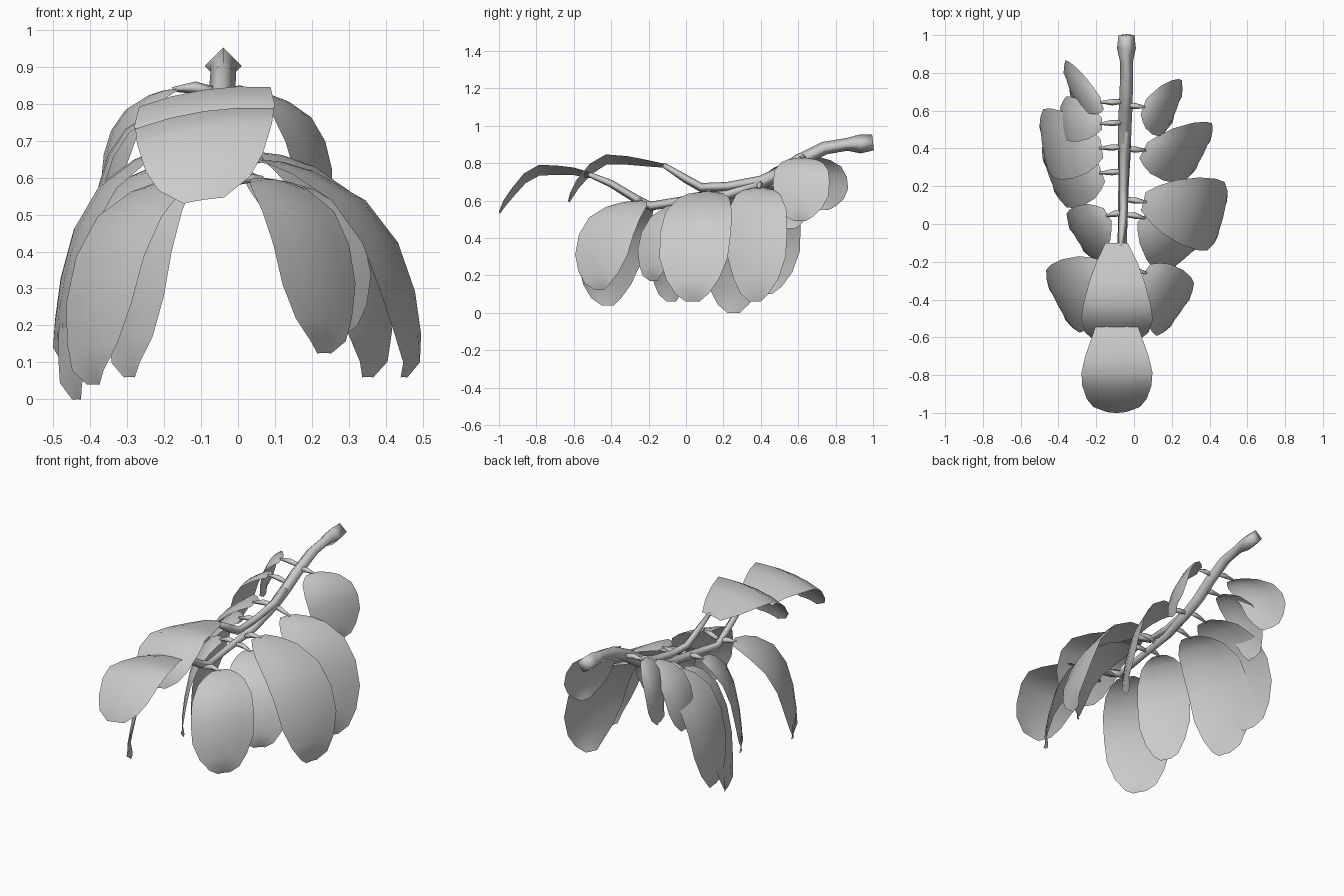
import bpy, math
from mathutils import Vector as V

if "Cube" in bpy.data.objects:
    bpy.data.objects.remove(bpy.data.objects["Cube"])

mat = bpy.data.materials.new("plant grey")
mat.diffuse_color = (0.6, 0.6, 0.6, 1)
mat.use_nodes = True
mat.node_tree.nodes["Principled BSDF"].inputs["Base Color"].default_value = mat.diffuse_color


def make(name, verts, faces, angle):
    me = bpy.data.meshes.new(name)
    me.from_pydata(verts, [], faces)
    me.materials.append(mat)
    ob = bpy.data.objects.new(name, me)
    bpy.context.collection.objects.link(ob)
    bpy.ops.object.select_all(action='DESELECT')
    ob.select_set(True)
    bpy.context.view_layer.objects.active = ob
    bpy.ops.object.shade_smooth_by_angle(angle=math.radians(angle))
    return ob


def tube(name, path, sides=4):
    """Tapered tube through (x, y, z, radius) points, closed at both ends."""
    pts = [V(p[:3]) for p in path]
    verts, faces = [], []
    for i, p in enumerate(pts):
        t = (pts[min(i + 1, len(pts) - 1)] - pts[max(i - 1, 0)]).normalized()
        side = t.cross(V((0, 0, 1))).normalized()
        up = side.cross(t)
        for k in range(sides):
            a = 2 * math.pi * k / sides
            verts.append(p + path[i][3] * (side * math.cos(a) + up * math.sin(a)))
    for i in range(len(pts) - 1):
        for k in range(sides):
            a, b = i * sides + k, i * sides + (k + 1) % sides
            faces.append((a, a + sides, b + sides, b))
    n = len(verts)
    faces += [tuple(range(sides)), tuple(range(n - sides, n))[::-1]]
    make(name, verts, faces, 100)


def leaf(name, rib, across, arch=0.02):
    """Curved sheet: rib rows are (point, width); across is the width direction."""
    verts, faces = [], []
    cols = (-0.5, -0.25, 0, 0.25, 0.5)
    for i, (p, w) in enumerate(rib):
        t = rib[min(i + 1, len(rib) - 1)][0] - rib[max(i - 1, 0)][0]
        nrm = across.cross(t).normalized()
        if nrm.z < 0:
            nrm = -nrm
        for c in cols:
            verts.append(p + across * (w * c) - nrm * (arch * 4 * c * c * w / rib[3][1]))
    n = len(cols)
    for i in range(len(rib) - 1):
        for k in range(n - 1):
            a = i * n + k
            faces.append((a, a + 1, a + n + 1, a + n))
    make(name, verts, faces, 60)


# main stem with swollen cut end, running into the lower twig
tube("main_stem", [
    (-.04, 1.0, .91, .042), (-.04, .93, .902, .05), (-.04, .86, .90, .034),
    (-.04, .74, .88, .035), (-.045, .60, .81, .036), (-.05, .50, .745, .036),
    (-.05, .40, .695, .034), (-.055, .22, .63, .028), (-.06, .0, .60, .025),
    (-.065, -.19, .57, .024), (-.06, -.27, .61, .022), (-.055, -.40, .69, .02),
    (-.07, -.52, .74, .014)])
# upper twig
tube("upper_twig", [
    (-.045, .55, .78, .022), (-.05, .40, .705, .028), (-.055, .22, .675, .024),
    (-.055, .08, .67, .024), (-.06, .0, .715, .022), (-.07, -.12, .79, .014)])

# two arching end leaves: rows of (y, z, width)
ends = {
    "upper_end_leaf": [(-.10, .79, .12), (-.20, .81, .22), (-.31, .83, .30), (-.43, .838, .36),
                       (-.52, .785, .385), (-.59, .70, .34), (-.62, .64, .26), (-.63, .60, .13)],
    "front_end_leaf": [(-.51, .745, .21), (-.60, .77, .27), (-.70, .78, .34), (-.79, .78, .38),
                       (-.87, .735, .37), (-.94, .65, .32), (-.98, .59, .25), (-1.0, .54, .11)]}
for name, rows in ends.items():
    leaf(name, [(V((-.093, y, z)), w) for y, z, w in rows], V((1, 0, .15)).normalized())

# hanging side leaves: base point, two outer edge corners seen from above, bottom height
side_leaves = [
    ((.05, .62, .83), (.27, .75), (.17, .47), .49),
    ((.05, .39, .67), (.43, .52), (.28, .22), .06),
    ((.05, .12, .65), (.50, .21), (.41, -.14), .06),
    ((.05, .04, .60), (.37, -.08), (.15, -.27), .17),
    ((.06, -.25, .60), (.33, -.33), (.14, -.60), .125),
    ((-.17, .64, .84), (-.38, .86), (-.31, .62), .55),
    ((-.17, .53, .79), (-.38, .67), (-.38, .45), .45),
    ((-.17, .40, .68), (-.50, .60), (-.45, .25), .10),
    ((-.17, .27, .64), (-.50, .42), (-.38, .09), .0),
    ((-.14, .05, .61), (-.37, .04), (-.22, -.20), .06),
    ((-.14, -.24, .60), (-.48, -.26), (-.31, -.58), .04)]
# shared bend: (reach, drop, width) as fractions
bend = [(0, 0, .28), (.15, .01, .55), (.34, .05, .80), (.64, .17, 1.02), (.86, .37, 1.08),
        (.98, .60, 1.04), (1.04, .80, .80), (1.02, .93, .5), (.98, 1, .2)]
# stem height along y, used to root the leaf stalks
heights = [(-.3, .59), (-.19, .57), (0, .60), (.22, .635), (.40, .695), (.60, .81), (.74, .88)]


def stem_z(y):
    for (y0, z0), (y1, z1) in zip(heights, heights[1:]):
        if y0 <= y <= y1:
            return z0 + (z1 - z0) * (y - y0) / (y1 - y0)


for i, (b, e1, e2, bottom) in enumerate(side_leaves):
    base, a, c = V(b), V((*e1, 0)), V((*e2, 0))
    mid, across = (a + c) / 2, a - c
    width = across.length
    across.normalize()
    rib = []
    for reach, drop, w in bend:
        p = base.lerp(mid, reach)
        p.z = base.z + (bottom - base.z) * drop
        rib.append((p, width * w))
    leaf(f"side_leaf_{i + 1}", rib, across, .015)
    # short spindle-shaped stalk joining leaf to stem
    root = V((-.05, b[1] + .01, stem_z(b[1])))
    m = root.lerp(base, .55) + V((0, 0, .008))
    tube(f"leaf_stalk_{i + 1}", [(*root, .012), (*m, .017), (*base.lerp(rib[1][0], .3), .006)])
